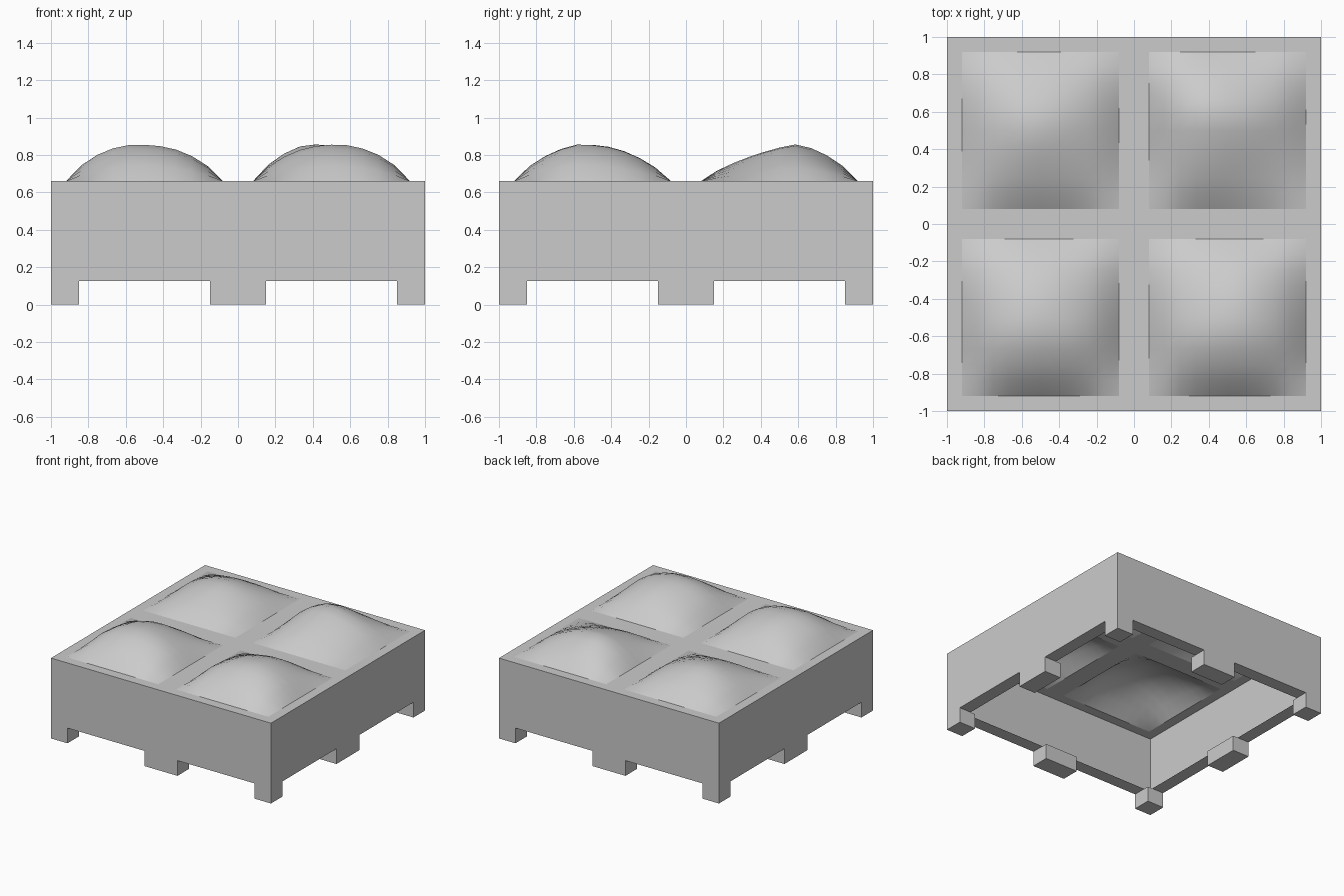
import bpy, bmesh, math
from mathutils import Matrix, Vector

if "Cube" in bpy.data.objects:
    bpy.data.objects.remove(bpy.data.objects["Cube"])

TOP, NOTCH, FOOT = 0.66, 0.125, 0.15


def finish(name, bm):
    me = bpy.data.meshes.new(name)
    bm.to_mesh(me)
    bm.free()
    ob = bpy.data.objects.new(name, me)
    bpy.context.collection.objects.link(ob)
    return ob


def box(bm, lo, hi):
    lo, hi = Vector(lo), Vector(hi)
    m = Matrix.Translation((lo + hi) / 2) @ Matrix.Diagonal((*(hi - lo), 1))
    verts = bmesh.ops.create_cube(bm, size=1, matrix=m)["verts"]
    return list({f for v in verts for f in v.link_faces})


# Thin outer walls with an inward lip along the bottom, open inside
bm = bmesh.new()
faces = box(bm, (-1, -1, NOTCH), (1, 1, TOP))
top = [f for f in faces if f.normal.z > 0.5]
bottom = [f for f in faces if f.normal.z < -0.5]
bmesh.ops.delete(bm, geom=top, context="FACES_ONLY")
bmesh.ops.inset_region(bm, faces=bottom, thickness=FOOT, use_boundary=True)
bmesh.ops.delete(bm, geom=bottom, context="FACES_ONLY")
finish("outer_walls", bm)

# Eight feet: corners and side middles
bm = bmesh.new()
spans = [(-1, -1 + FOOT), (-FOOT, FOOT), (1 - FOOT, 1)]
for i, (x0, x1) in enumerate(spans):
    for j, (y0, y1) in enumerate(spans):
        if i == 1 and j == 1:
            continue
        foot = box(bm, (x0, y0, 0), (x1, y1, NOTCH))
        bmesh.ops.delete(bm, geom=[f for f in foot if f.normal.z > 0.5],
                         context="FACES_ONLY")
finish("feet", bm)

# Flat top frame with four square openings
bm = bmesh.new()
lines = [-1, -0.92, -0.08, 0.08, 0.92, 1]
grid = [[bm.verts.new((x, y, TOP)) for y in lines] for x in lines]
for i in range(5):
    for j in range(5):
        if not (i in (1, 3) and j in (1, 3)):
            bm.faces.new((grid[i][j], grid[i + 1][j],
                          grid[i + 1][j + 1], grid[i][j + 1]))
finish("top_frame", bm)


def slope(t, peak, p_low, p_high):
    """Rise from 0 at both ends to 1 at the peak."""
    s, p = (t / peak, p_low) if t < peak else ((1 - t) / (1 - peak), p_high)
    return 1 - (1 - max(0, min(1, s))) ** p


# Mounds: opening corner, peak position, height, steepness (x low/high, y low/high)
def mound(name, cx, cy, px, py, h, powers, n=10):
    bm = bmesh.new()
    size = 0.84
    u0, v0 = (px - cx) / size, (py - cy) / size
    g = []
    for i in range(n + 1):
        row = []
        for j in range(n + 1):
            u, v = i / n, j / n
            f = slope(u, u0, *powers[:2]) * slope(v, v0, *powers[2:])
            bump = 0.006 * math.sin(9 * u + 5 * px) * math.sin(8 * v + 7 * py) * f
            row.append(bm.verts.new((cx + u * size, cy + v * size,
                                     TOP + h * f ** 0.85 + bump)))
        g.append(row)
    for i in range(n):
        for j in range(n):
            f = bm.faces.new((g[i][j], g[i + 1][j], g[i + 1][j + 1], g[i][j + 1]))
            f.smooth = True
    finish(name, bm)


mound("front_left_mound", -0.92, -0.92, -0.54, -0.58, 0.2, (1.8, 2.1, 1.5, 2.0))
mound("front_right_mound", 0.08, -0.92, 0.54, -0.58, 0.2, (2.0, 1.8, 1.5, 2.0))
mound("back_left_mound", -0.92, 0.08, -0.52, 0.54, 0.17, (1.9, 1.9, 1.6, 1.6))
mound("back_right_mound", 0.08, 0.08, 0.38, 0.58, 0.2, (1.5, 1.8, 1.3, 1.5))
